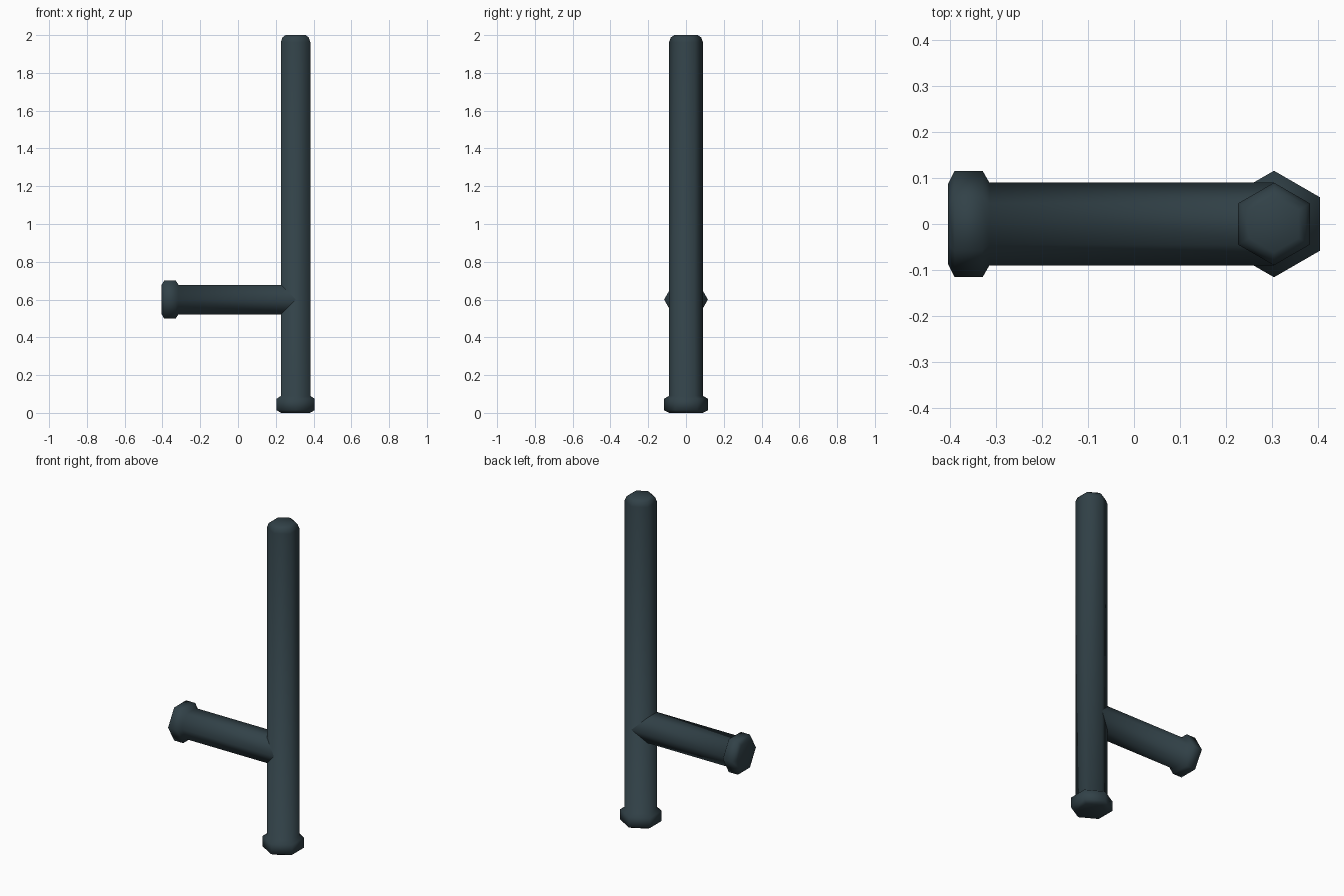
import bpy, bmesh, math
from mathutils import Matrix

if "Cube" in bpy.data.objects:
    bpy.data.objects.remove(bpy.data.objects["Cube"])

mat = bpy.data.materials.new("dark slate")
mat.diffuse_color = (0.031, 0.053, 0.064, 1)
mat.use_nodes = True
mat.node_tree.nodes["Principled BSDF"].inputs["Base Color"].default_value = mat.diffuse_color


def hex_bar(name, profile, matrix):
    """Six-sided bar lofted through (radius, height) rings, corners on +-y."""
    bm = bmesh.new()
    rings = []
    for r, h in profile:
        angles = [math.pi / 2 + i * math.pi / 3 for i in range(6)]
        rings.append([bm.verts.new((r * math.cos(a), r * math.sin(a), h)) for a in angles])
    for a, b in zip(rings, rings[1:]):
        for i in range(6):
            j = (i + 1) % 6
            bm.faces.new((a[i], a[j], b[j], b[i]))
    bm.faces.new(rings[0][::-1])
    bm.faces.new(rings[-1])
    bm.transform(matrix)
    bmesh.ops.recalc_face_normals(bm, faces=bm.faces)
    me = bpy.data.meshes.new(name)
    bm.to_mesh(me)
    bm.free()
    me.materials.append(mat)
    ob = bpy.data.objects.new(name, me)
    bpy.context.collection.objects.link(ob)
    bpy.ops.object.select_all(action='DESELECT')
    ob.select_set(True)
    bpy.context.view_layer.objects.active = ob
    bpy.ops.object.shade_smooth_by_angle(angle=math.radians(66))


# chamfered end knob shared by both bars
knob = [(0.088, 0), (0.116, 0.014), (0.116, 0.075), (0.09, 0.09)]

# long upright shaft with rounded top
hex_bar("shaft", knob + [(0.09, 1.962), (0.08, 1.988), (0.062, 2.0)],
        Matrix.Translation((0.305, 0, 0)))

# side handle, running from its knob into the shaft
hex_bar("side_handle", knob + [(0.09, 0.71)],
        Matrix.Translation((-0.405, 0, 0.6)) @ Matrix.Rotation(math.pi / 2, 4, 'Y'))
